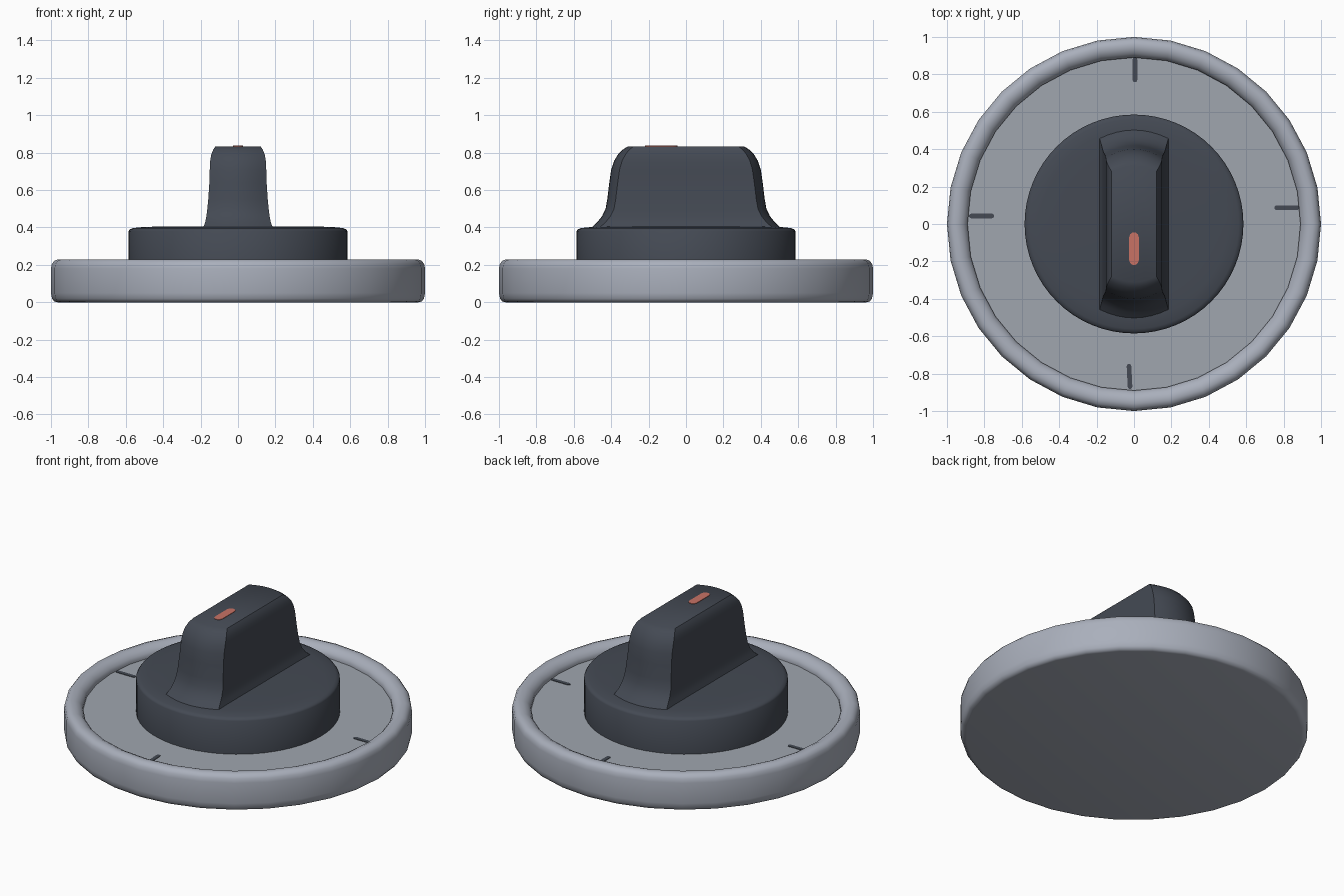
import bpy, bmesh, math

if "Cube" in bpy.data.objects:
    bpy.data.objects.remove(bpy.data.objects["Cube"])


def material(name, rgb):
    m = bpy.data.materials.new(name)
    m.diffuse_color = (*rgb, 1)
    m.use_nodes = True
    m.node_tree.nodes["Principled BSDF"].inputs["Base Color"].default_value = m.diffuse_color
    return m


RIM = material("light_grey", (0.40, 0.43, 0.50))
FACE = material("dial_grey", (0.35, 0.38, 0.43))
DARK = material("charcoal", (0.058, 0.068, 0.088))
RED = material("coral_red", (0.58, 0.17, 0.13))


def finish(name, bm, mat, angle=40):
    bmesh.ops.recalc_face_normals(bm, faces=bm.faces)
    me = bpy.data.meshes.new(name)
    bm.to_mesh(me)
    bm.free()
    me.materials.append(mat)
    ob = bpy.data.objects.new(name, me)
    bpy.context.collection.objects.link(ob)
    bpy.ops.object.select_all(action='DESELECT')
    ob.select_set(True)
    bpy.context.view_layer.objects.active = ob
    bpy.ops.object.shade_smooth_by_angle(angle=math.radians(angle))
    return ob


def loft(bm, rings):
    """Join equal-length rings of points and cap both ends."""
    vs = [[bm.verts.new(p) for p in r] for r in rings]
    n = len(vs[0])
    for a, b in zip(vs, vs[1:]):
        for i in range(n):
            j = (i + 1) % n
            bm.faces.new((a[i], a[j], b[j], b[i]))
    bm.faces.new(vs[0][::-1])
    bm.faces.new(vs[-1])


def lathe(name, profile, mat, n):
    bm = bmesh.new()
    loft(bm, [[(r * math.cos(2 * math.pi * i / n), r * math.sin(2 * math.pi * i / n), z)
               for i in range(n)] for r, z in profile])
    return finish(name, bm, mat)


# Round base with raised, rounded rim and a recessed dial face
base = lathe("dial_base", [(0.965, 0), (0.982, 0.004), (0.994, 0.02), (1, 0.05), (1, 0.18),
                           (0.995, 0.205), (0.982, 0.222), (0.96, 0.23), (0.935, 0.228),
                           (0.912, 0.217), (0.897, 0.20), (0.89, 0.185), (0.89, 0.17)], RIM, 32)
base.data.materials.append(FACE)
for p in base.data.polygons:
    if p.normal.z > 0.99 and p.center.xy.length < 0.5:
        p.material_index = 1

# Knob disc
lathe("knob_disc", [(0.585, 0.165), (0.585, 0.38), (0.578, 0.39), (0.56, 0.397),
                    (0.50, 0.403), (0.40, 0.405)], DARK, 64)

# Grip: bowed-end sections (z, half width, half length, end bow)
sections = [(0.395, 0.187, 0.51, 0.045), (0.41, 0.182, 0.495, 0.045), (0.43, 0.175, 0.473, 0.045),
            (0.46, 0.169, 0.449, 0.045), (0.50, 0.164, 0.43, 0.045), (0.55, 0.159, 0.421, 0.045),
            (0.64, 0.153, 0.41, 0.045), (0.71, 0.151, 0.40, 0.045), (0.755, 0.149, 0.385, 0.043),
            (0.79, 0.143, 0.364, 0.04), (0.815, 0.133, 0.34, 0.036), (0.834, 0.12, 0.31, 0.03)]
N = 8
rings = []
for z, w, l, bow in sections:
    end = [(w * (1 - 2 * i / N), l - bow * (1 - 2 * i / N) ** 2) for i in range(N + 1)]
    rings.append([(x, y, z) for x, y in end] + [(-x, -y, z) for x, y in end])
bm = bmesh.new()
loft(bm, rings)
finish("knob_grip", bm, DARK, 42)


def capsule(name, cx, cy, length, width, turn, z0, z1, mat):
    """Thin round-ended plate, long along y before turning."""
    r, pts = width / 2, []
    for i in range(12):
        a = math.pi * (i % 6) / 5 + (math.pi if i > 5 else 0)
        x = r * math.cos(a)
        y = r * math.sin(a) + (length / 2 - r) * (1 if i < 6 else -1)
        c, s = math.cos(turn), math.sin(turn)
        pts.append((cx + x * c - y * s, cy + x * s + y * c))
    bm = bmesh.new()
    loft(bm, [[(x, y, z) for x, y in pts] for z in (z0, z1)])
    finish(name, bm, mat)


# Red pointer mark on the grip
capsule("pointer_mark", 0, -0.132, 0.175, 0.052, 0, 0.83, 0.837, RED)

# Four tick marks on the dial face
for i, (x, y, turn) in enumerate([(0.005, 0.825, 0), (-0.815, 0.043, math.pi / 2),
                                  (-0.024, -0.815, 0.05), (0.817, 0.087, math.pi / 2)]):
    capsule(f"tick_mark_{i + 1}", x, y, 0.135, 0.025, turn, 0.168, 0.173, DARK)
